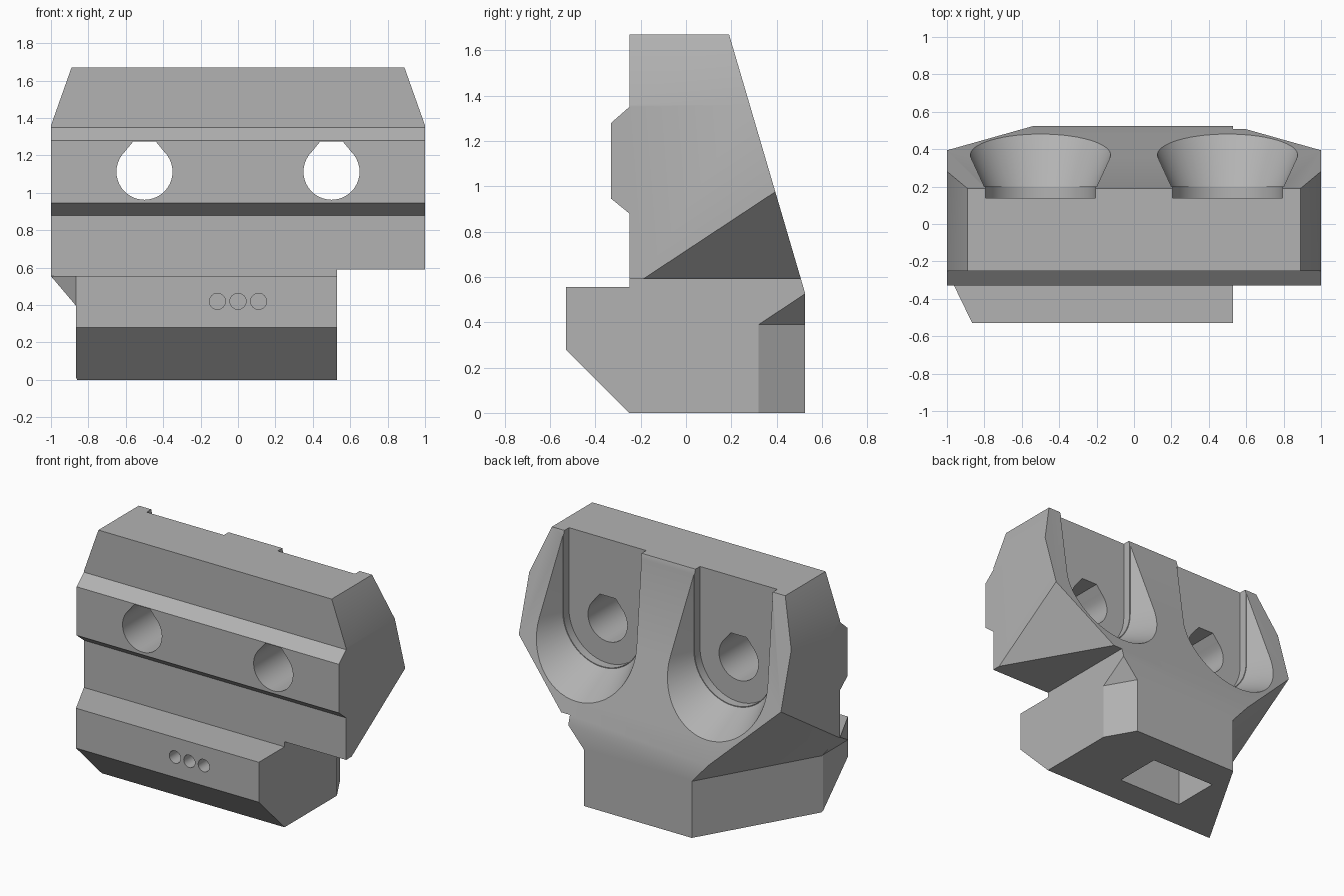
import bpy, bmesh
from math import pi, sin, cos, radians
from mathutils import Matrix, Vector

if "Cube" in bpy.data.objects:
    bpy.data.objects.remove(bpy.data.objects["Cube"], do_unlink=True)

grey = bpy.data.materials.new("plain grey")
grey.use_nodes = True
color = (0.45, 0.45, 0.45, 1)
grey.diffuse_color = color
grey.node_tree.nodes["Principled BSDF"].inputs["Base Color"].default_value = color


def prism(name, points, origin, u, v, depth):
    """Extrude a 2D outline, drawn along axes u and v, by the depth vector."""
    u, v, depth, origin = Vector(u), Vector(v), Vector(depth), Vector(origin)
    bm = bmesh.new()
    near = [bm.verts.new(origin + u * a + v * b) for a, b in points]
    far = [bm.verts.new(w.co + depth) for w in near]
    bm.faces.new(near)
    bm.faces.new(far[::-1])
    n = len(near)
    for i in range(n):
        j = (i + 1) % n
        bm.faces.new((near[j], near[i], far[i], far[j]))
    return finish(name, bm)


def finish(name, bm):
    bmesh.ops.recalc_face_normals(bm, faces=bm.faces)
    mesh = bpy.data.meshes.new(name)
    bm.to_mesh(mesh)
    bm.free()
    mesh.materials.append(grey)
    obj = bpy.data.objects.new(name, mesh)
    bpy.context.collection.objects.link(obj)
    return obj


def u_outline(cx, cz, r, top, steps=32):
    """Slot outline: half circle below, straight sides up to the top."""
    pts = [(cx - r, top)]
    pts += [(cx - r * cos(pi * i / steps), cz - r * sin(pi * i / steps))
            for i in range(steps + 1)]
    return pts + [(cx + r, top)]


X, Y, Z = (1, 0, 0), (0, 1, 0), (0, 0, 1)

# Body: side profile swept across the width
profile = [(-.25, 0), (.525, 0), (.525, .53), (.19, 1.67), (-.25, 1.67),
           (-.25, 1.35), (-.33, 1.28), (-.33, .945), (-.25, .88),
           (-.25, .555), (-.53, .555), (-.53, .28)]
body = prism("mount_body", profile, (-1, 0, 0), Y, Z, (2, 0, 0))
cutters = []

# Step under the left overhang
cutters.append(prism("step_cutter", [(.53, -.2), (1.3, -.2), (1.3, .59), (.53, .59)],
                     (0, -1, 0), X, Z, (0, 2, 0)))
# Sloped underside and front corner on the right end
cutters.append(prism("end_cutter", [(-1.3, -.2), (-.865, -.2), (-.865, .395), (-1.002, .557), (-1.3, .557)],
                     (0, -1, 0), X, Z, (0, .755, 0)))
cutters.append(prism("corner_cutter", [(-1.003, -.245), (-.865, -.53), (-.85, -.7), (-1.3, -.7), (-1.3, -.245)],
                     (0, 0, -.1), X, Y, (0, 0, .657)))

for s in (-1, 1):
    # Upper end chamfers
    cutters.append(prism("chamfer_cutter", [(s * 1.005, 1.346), (s * .888, 1.676),
                         (s * .888, 1.9), (s * 1.4, 1.9), (s * 1.4, 1.346)],
                         (0, -1, 0), X, Z, (0, 2, 0)))
    # Rear corner walls with a sloped underside above
    c, d = cos(radians(30)), sin(radians(30))
    along = Vector((-s * d, c, 0))
    cutters.append(prism("rear_corner_cutter", [(0, -.2), (1.4, -.2), (1.4, .39 + 1.32 * 1.4), (0, .39)],
                         Vector((s * .412, .525, 0)) - along * 1.7,
                         (s * c, d, 0), Z, along * 3))

    # Bolt pocket: flared wall, then a straight seat
    cx = s * .5
    bm = bmesh.new()
    rings = []
    for y, r in ((.14, .295), (.20, .295), (.20, .30), (.60, .485)):
        # The flare widens to a cylinder before the rear face
        rings.append([bm.verts.new((a, y, b)) for a, b in u_outline(cx, 1.11, r, 1.9)])
    n = len(rings[0])
    for lo, hi in zip(rings, rings[1:]):
        for i in range(n):
            j = (i + 1) % n
            bm.faces.new((lo[i], lo[j], hi[j], hi[i]))
    bm.faces.new(rings[0])
    bm.faces.new(rings[-1])
    cutters.append(finish("pocket_cutter", bm))

    # Through hole with a flat-topped teardrop roof
    hole = [(cx + .15 * cos(radians(t)), 1.113 + .15 * sin(radians(t)))
            for t in range(135, 406, 9)]
    hole += [(cx + .06, 1.275), (cx - .06, 1.275)]
    cutters.append(prism("hole_cutter", hole, (0, -1, 0), X, Z, (0, 2, 0)))

# Three small blind holes in the lower front
for x in (-.11, 0, .11):
    ring = [(x + .043 * cos(pi * i / 12), .42 + .043 * sin(pi * i / 12)) for i in range(24)]
    cutters.append(prism("pin_hole_cutter", ring, (0, -.7, 0), X, Z, (0, .3, 0)))

# Rectangular socket in the base
cutters.append(prism("socket_cutter", [(-.42, -.04), (.08, -.04), (.08, .3), (-.42, .3)],
                     (0, 0, -.1), X, Y, (0, 0, .4)))

# Apply all cuts
bpy.context.view_layer.objects.active = body
for cutter in cutters:
    mod = body.modifiers.new("cut", "BOOLEAN")
    mod.operation, mod.solver, mod.object = "DIFFERENCE", "EXACT", cutter
    bpy.ops.object.modifier_apply(modifier=mod.name)
    bpy.data.objects.remove(cutter, do_unlink=True)

body.select_set(True)
bpy.ops.object.shade_smooth_by_angle(angle=radians(25))
